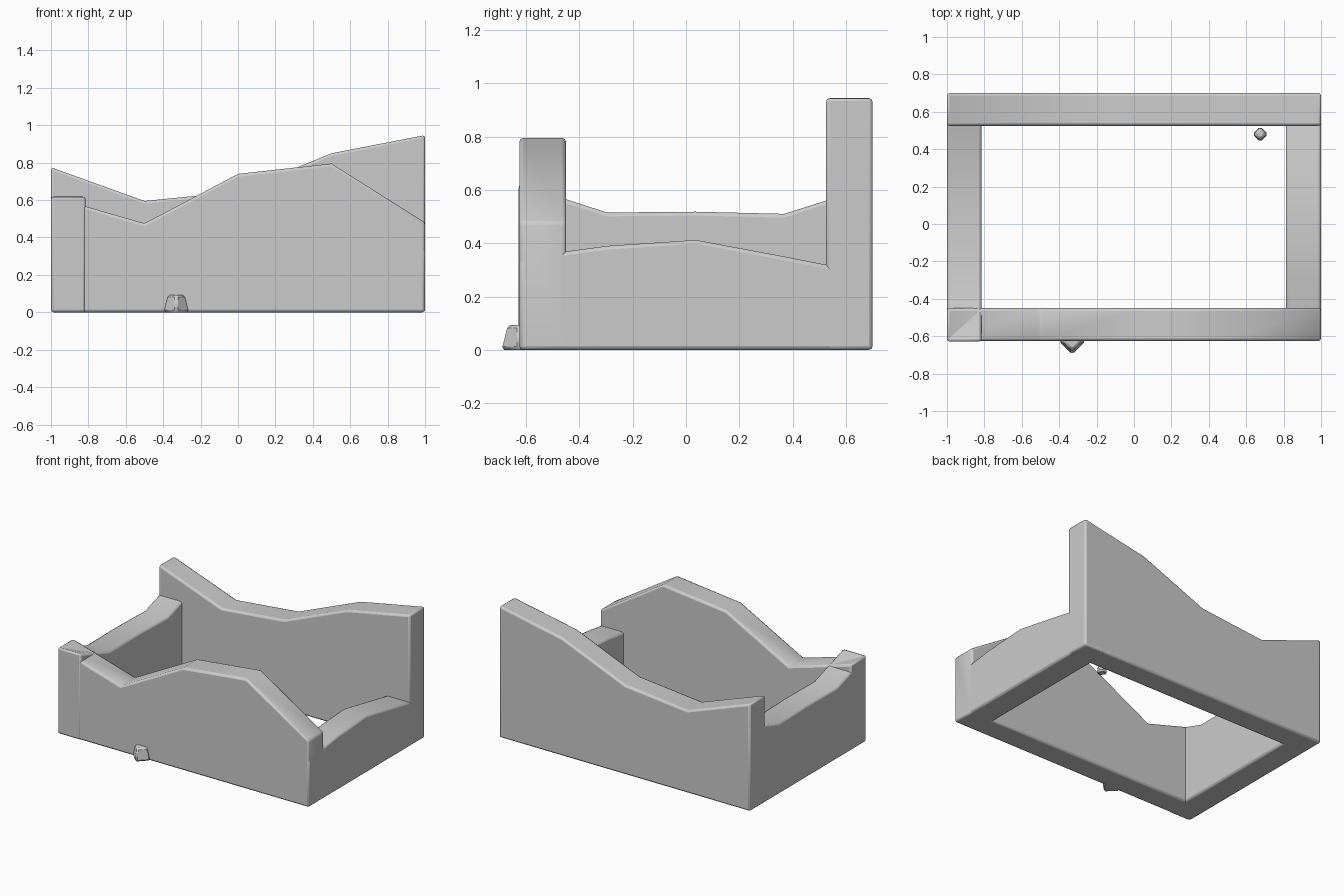
import bpy, bmesh, math

if "Cube" in bpy.data.objects:
    bpy.data.objects.remove(bpy.data.objects["Cube"])


def finish(obj, width, segments):
    bpy.context.collection.objects.link(obj)
    mod = obj.modifiers.new("soft_edges", "BEVEL")
    mod.width = width
    mod.segments = segments
    mod.limit_method = 'ANGLE'
    mod.angle_limit = math.radians(40)
    bpy.ops.object.select_all(action='DESELECT')
    obj.select_set(True)
    bpy.context.view_layer.objects.active = obj
    bpy.ops.object.shade_smooth_by_angle(angle=math.radians(60))


def wall(name, start, end, inner, outer, heights, along_x):
    """Broken wall: heights are evenly spaced along its length."""
    bm = bmesh.new()
    rings = []
    n = len(heights) - 1
    for i, h in enumerate(heights):
        t = start + (end - start) * i / n
        ring = []
        for d, z in ((inner, 0), (outer, 0), (outer, h), (inner, h)):
            ring.append(bm.verts.new((t, d, z) if along_x else (d, t, z)))
        rings.append(ring)
    for a, b in zip(rings, rings[1:]):
        for k in range(4):
            bm.faces.new((a[k], a[(k + 1) % 4], b[(k + 1) % 4], b[k]))
    bm.faces.new(rings[0])
    bm.faces.new(rings[-1])
    bmesh.ops.recalc_face_normals(bm, faces=bm.faces)
    mesh = bpy.data.meshes.new(name)
    bm.to_mesh(mesh)
    bm.free()
    finish(bpy.data.objects.new(name, mesh), 0.014, 2)


def stone(name, x, y, r_bottom, r_top, height):
    """Small four-sided tapered lump of rubble, corners on the axes."""
    bm = bmesh.new()
    bmesh.ops.create_cone(bm, cap_ends=True, segments=4,
                          radius1=r_bottom, radius2=r_top, depth=height)
    mesh = bpy.data.meshes.new(name)
    bm.to_mesh(mesh)
    bm.free()
    obj = bpy.data.objects.new(name, mesh)
    obj.location = (x, y, height / 2)
    finish(obj, 0.012, 1)


# Long walls
wall("front_wall", -1, 1, -0.45, -0.625, (0.62, 0.475, 0.74, 0.795, 0.48), True)
wall("back_wall", -1, 1, 0.525, 0.70, (0.775, 0.595, 0.645, 0.85, 0.947), True)

# Short walls, running through to the outer corners
wall("left_wall", -0.628, 0.70, -0.815, -1, (0.622, 0.515, 0.518, 0.51, 0.615), False)
wall("right_wall", -0.625, 0.70, 0.812, 1, (0.345, 0.39, 0.412, 0.35, 0.285), False)

# Fallen rubble
stone("front_rubble", -0.33, -0.625, 0.075, 0.052, 0.093)
stone("inner_rubble", 0.675, 0.48, 0.045, 0.032, 0.055)
